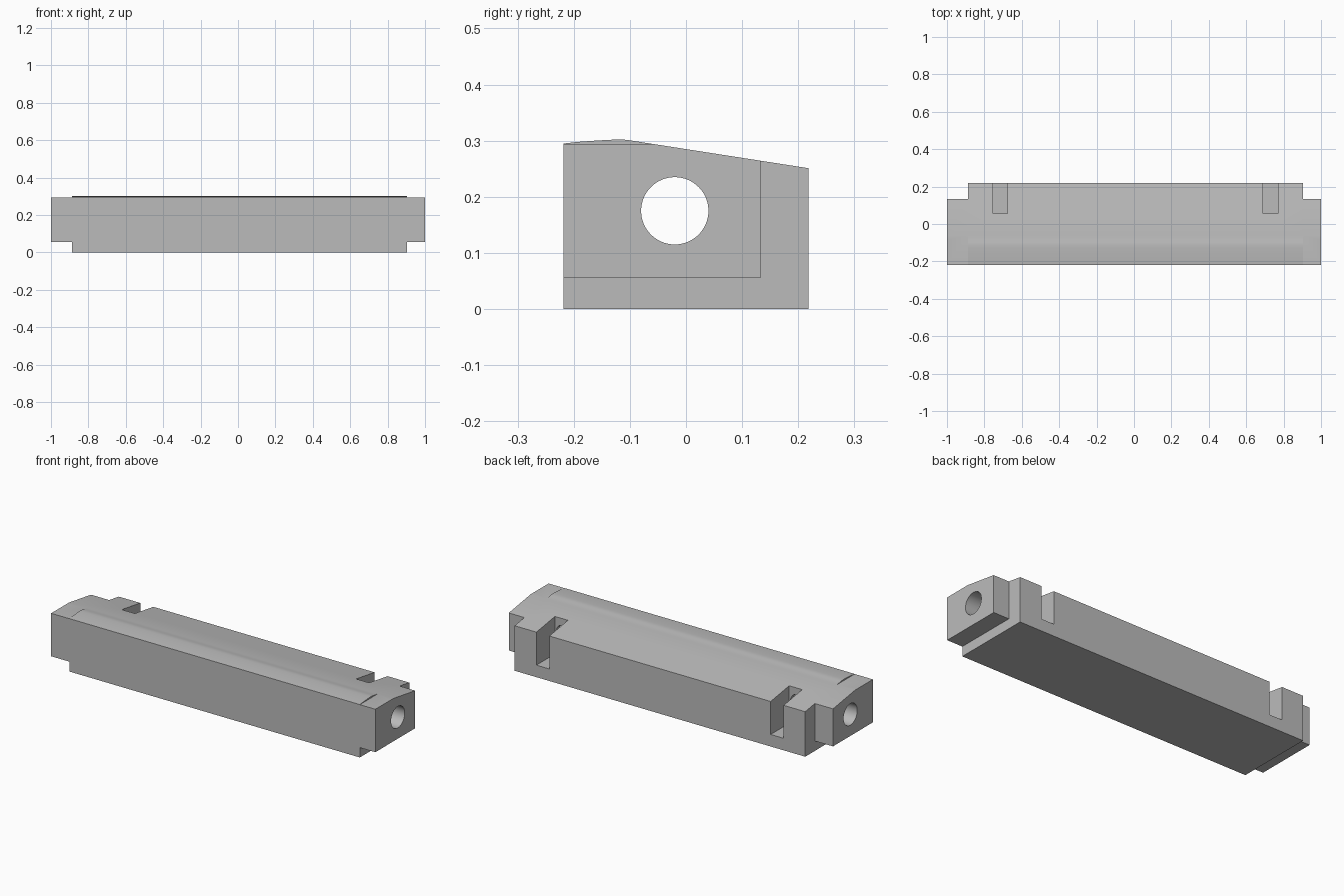
import bpy
import bmesh
from mathutils import Matrix

cube = bpy.data.objects.get("Cube")
if cube:
    bpy.data.objects.remove(cube, do_unlink=True)

grey = bpy.data.materials.new("plain grey")
grey.use_nodes = True
colour = (0.5, 0.5, 0.5, 1)
grey.diffuse_color = colour
grey.node_tree.nodes["Principled BSDF"].inputs["Base Color"].default_value = colour


def add_object(name, bm):
    bmesh.ops.recalc_face_normals(bm, faces=bm.faces[:])
    mesh = bpy.data.meshes.new(name)
    bm.to_mesh(mesh)
    bm.free()
    mesh.materials.append(grey)
    obj = bpy.data.objects.new(name, mesh)
    bpy.context.collection.objects.link(obj)
    return obj


def box(name, x, y, z):
    bm = bmesh.new()
    bmesh.ops.create_cube(bm, size=1)
    for v in bm.verts:
        v.co = [(a + b) / 2 + c * (b - a) for (a, b), c in zip((x, y, z), v.co)]
    return add_object(name, bm)


def tube(name, centre, length, axis, sx=0.06, sz=0.06):
    bm = bmesh.new()
    bmesh.ops.create_cone(bm, cap_ends=True, segments=64, radius1=1, radius2=1, depth=1)
    turn = Matrix.Rotation(1.5707963, 4, axis)
    bmesh.ops.transform(bm, matrix=turn, verts=bm.verts[:])
    scale = (length, sx, sz) if axis == 'Y' else (sx, length, sz)
    for v in bm.verts:
        v.co = [c + s * p for c, s, p in zip(centre, scale, v.co)]
    return add_object(name, bm)


# Long bar with a crowned front edge and a sloping top
profile = [(-0.218, 0), (0.218, 0), (0.218, 0.251), (-0.09, 0.299),
           (-0.102, 0.301), (-0.113, 0.302), (-0.126, 0.302),
           (-0.155, 0.3005), (-0.19, 0.298), (-0.218, 0.295)]
bm = bmesh.new()
face = bm.faces.new([bm.verts.new((-1, y, z)) for y, z in profile])
swept = bmesh.ops.extrude_face_region(bm, geom=[face])["geom"]
bmesh.ops.translate(bm, vec=(2, 0, 0), verts=[g for g in swept if isinstance(g, bmesh.types.BMVert)])
bar = add_object("bar", bm)

# Lengthwise bore
cutters = [tube("bore_cutter", (0, -0.02, 0.175), 3, 'Y')]

# Stepped ends: underside, back and crown are cut away
for side, inner, outer in (("left", 0.904, 1.1), ("right", -1.1, -0.888)):
    cutters += [box(side + "_under_cutter", (inner, outer), (-1, 1), (-0.5, 0.055)),
                box(side + "_back_cutter", (inner, outer), (0.133, 1), (-0.5, 1)),
                box(side + "_crown_cutter", (inner, outer), (-1, 1), (0.2945, 1))]

# Back slots, each with an opening into the bore
for side, x in (("left", 0.73), ("right", -0.715)):
    cutters += [box(side + "_slot_cutter", (x - 0.04, x + 0.04), (0.055, 1), (0.067, 1)),
                tube(side + "_opening_cutter", (x, 0.03, 0.175), 0.1, 'X', 0.036, 0.062)]

bpy.context.view_layer.objects.active = bar
for cutter in cutters:
    cutter.hide_render = True
    cutter.hide_set(True)
    mod = bar.modifiers.new(cutter.name, 'BOOLEAN')
    mod.operation = 'DIFFERENCE'
    mod.solver = 'EXACT'
    mod.object = cutter
    bpy.ops.object.modifier_apply(modifier=mod.name)
for cutter in cutters:
    bpy.data.objects.remove(cutter, do_unlink=True)

# Smooth crown and bore, sharp corners
bpy.ops.object.select_all(action='DESELECT')
bar.select_set(True)
bpy.ops.object.shade_smooth_by_angle(angle=0.5)
